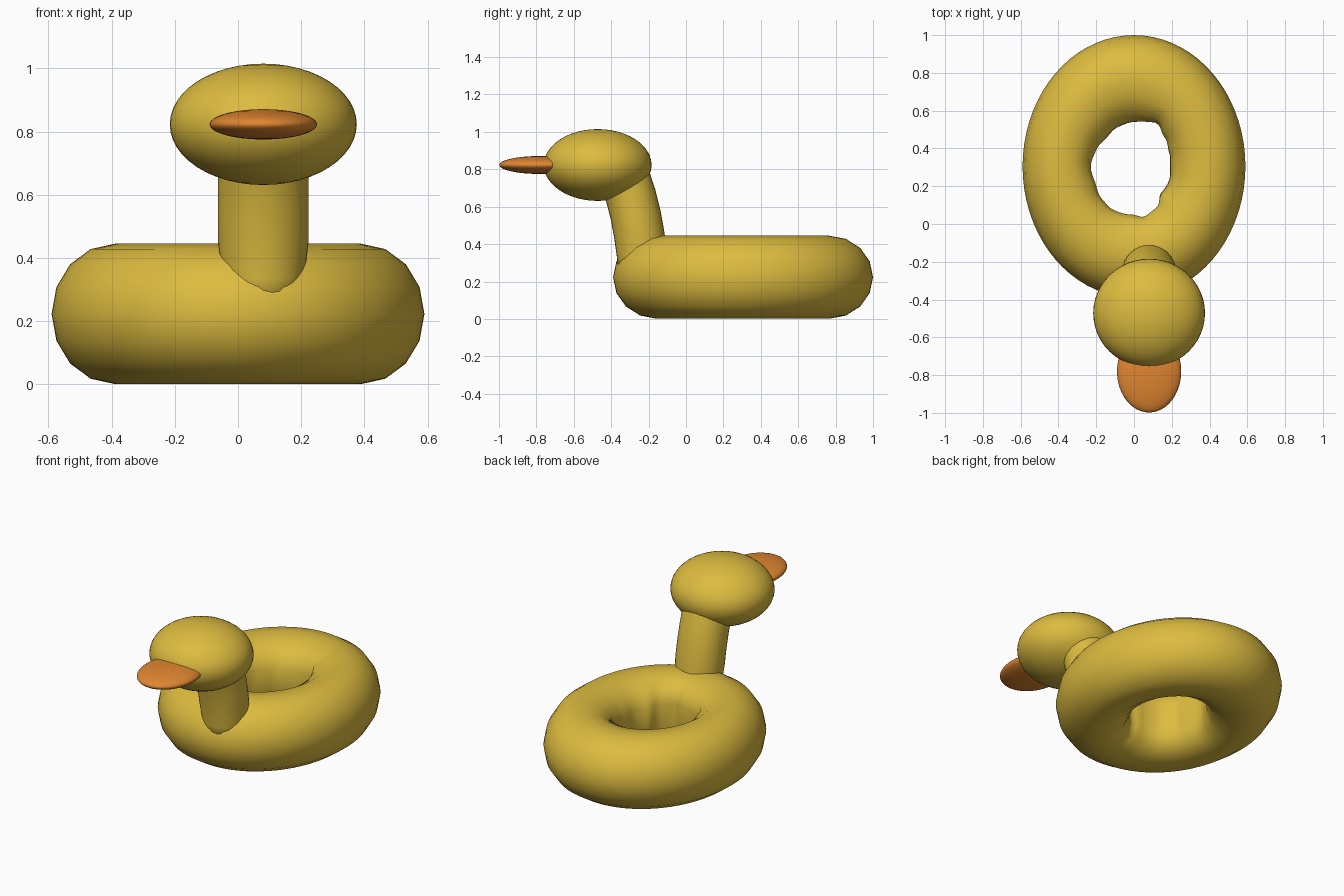
import bpy, bmesh, math
from mathutils import Vector

if "Cube" in bpy.data.objects:
    bpy.data.objects.remove(bpy.data.objects["Cube"])


def material(name, color):
    m = bpy.data.materials.new(name)
    m.diffuse_color = (*color, 1)
    m.use_nodes = True
    m.node_tree.nodes["Principled BSDF"].inputs["Base Color"].default_value = m.diffuse_color
    return m


yellow = material("yellow_vinyl", (0.72, 0.50, 0.05))
orange = material("orange_vinyl", (0.75, 0.24, 0.03))


def finish(bm, name, mat):
    bmesh.ops.recalc_face_normals(bm, faces=bm.faces)
    me = bpy.data.meshes.new(name)
    bm.to_mesh(me)
    bm.free()
    me.materials.append(mat)
    me.polygons.foreach_set("use_smooth", [True] * len(me.polygons))
    ob = bpy.data.objects.new(name, me)
    bpy.context.collection.objects.link(ob)
    return ob


def skin(bm, rings, closed):
    n = len(rings[0])
    for i in range(len(rings) if closed else len(rings) - 1):
        a, b = rings[i], rings[(i + 1) % len(rings)]
        for j in range(n):
            k = (j + 1) % n
            bm.faces.new((a[j], a[k], b[k], b[j]))


def ellipsoid(name, center, radii, mat):
    bm = bmesh.new()
    bmesh.ops.create_uvsphere(bm, u_segments=48, v_segments=24, radius=1)
    bmesh.ops.scale(bm, vec=radii, verts=bm.verts)
    bmesh.ops.translate(bm, vec=center, verts=bm.verts)
    return finish(bm, name, mat)


# Radius of the puckered hole by angle in degrees
HOLE = [(0, .19), (22, .20), (45, .225), (62, .265), (76, .245), (90, .235),
        (112, .225), (135, .21), (157, .22), (180, .235), (202, .226),
        (225, .247), (243, .26), (270, .26), (280, .28), (297, .255),
        (315, .20), (337, .20), (360, .19)]


def hole_radius(deg):
    for (a, ra), (b, rb) in zip(HOLE, HOLE[1:]):
        if a <= deg <= b:
            t = (deg - a) / (b - a)
            t = t * t * (3 - 2 * t)
            return ra + (rb - ra) * t


# Inflated oval ring with a puckered inner seam
bm = bmesh.new()
rings = []
MAJOR, MINOR = 72, 16
for i in range(MAJOR):
    th = 2 * math.pi * i / MAJOR
    ring = []
    for j in range(MINOR):
        ph = 2 * math.pi * j / MINOR
        s = (0.39 + 0.20 * math.cos(ph)) / 0.59
        p = Vector((0.59 * s * math.cos(th), 0.695 * s * math.sin(th), 0))
        w = max(0, -math.cos(ph)) ** 3
        if w > 0:
            deg = math.degrees(math.atan2(p.y, p.x)) % 360
            p = p.lerp(p.normalized() * hole_radius(deg), w)
        ring.append(bm.verts.new((p.x, p.y + 0.305, 0.223 + 0.222 * math.sin(ph))))
    rings.append(ring)
skin(bm, rings, True)
finish(bm, "swim_ring", yellow)

# Neck, a bent tube rising from the ring into the head
path = [Vector((0.08, y, z)) for y, z in
        [(-.228, .25), (-.236, .35), (-.25, .45), (-.268, .55), (-.293, .65), (-.325, .75), (-.36, .83)]]
bm = bmesh.new()
rings = []
for i, c in enumerate(path):
    t = (path[min(i + 1, len(path) - 1)] - path[max(i - 1, 0)]).normalized()
    side = Vector((1, 0, 0))
    front = t.cross(side)
    rx = 0.143 if i > 1 else 0.132
    rings.append([bm.verts.new(c + side * rx * math.cos(a) + front * 0.135 * math.sin(a))
                  for a in (2 * math.pi * k / 32 for k in range(32))])
skin(bm, rings, False)
bm.faces.new(rings[0])
bm.faces.new(rings[-1])
finish(bm, "neck", yellow)

# Head and flat bill
ellipsoid("head", (0.08, -0.472, 0.823), (0.296, 0.288, 0.192), yellow)
ellipsoid("bill", (0.08, -0.78, 0.823), (0.17, 0.218, 0.048), orange)
